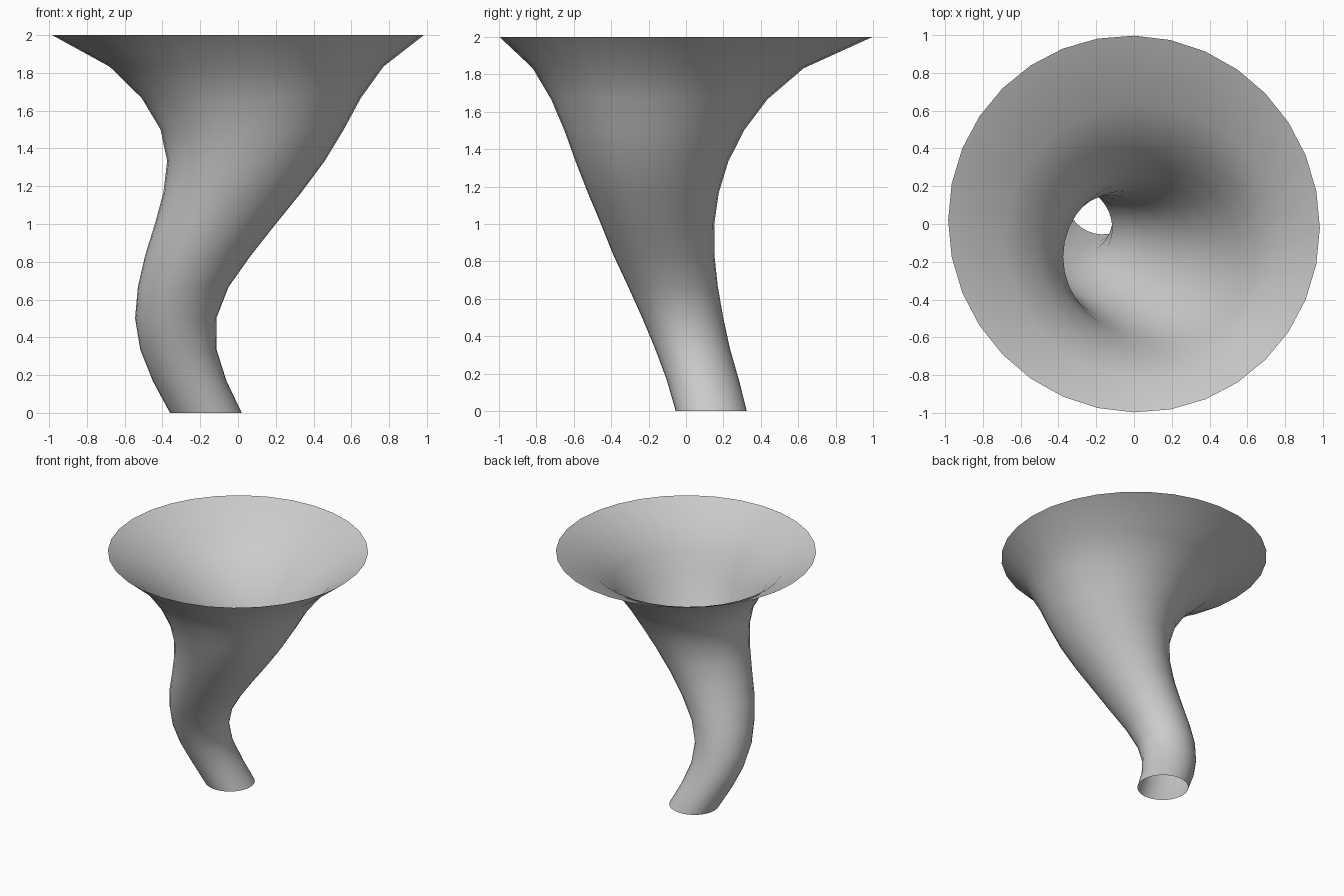
import bpy, bmesh
from math import sin, cos, tau

if "Cube" in bpy.data.objects:
    bpy.data.objects.remove(bpy.data.objects["Cube"])

SIDES = 32
STEP = 2 / 12

# Evenly stacked level rings: centre x, centre y, half width, half depth
RINGS = [
    (-0.17, 0.135, 0.19, 0.19), (-0.255, 0.09, 0.195, 0.193),
    (-0.315, 0.035, 0.202, 0.20), (-0.33, -0.018, 0.215, 0.217),
    (-0.29, -0.07, 0.24, 0.24), (-0.212, -0.118, 0.28, 0.27),
    (-0.12, -0.152, 0.32, 0.303), (-0.03, -0.175, 0.365, 0.35),
    (0.042, -0.182, 0.417, 0.408), (0.075, -0.17, 0.485, 0.48),
    (0.07, -0.143, 0.58, 0.578), (0.045, -0.095, 0.725, 0.725),
    (0.0, 0.0, 0.984, 0.997),
]

# Winding open funnel, skinned ring to ring
bm = bmesh.new()
loops = []
for i, (cx, cy, rx, ry) in enumerate(RINGS):
    loop = []
    for k in range(SIDES):
        a = tau * k / SIDES
        loop.append(bm.verts.new((cx + rx * cos(a),
                                  cy + ry * sin(a) - 0.02 * rx * cos(a),
                                  i * STEP)))
    loops.append(loop)
for low, high in zip(loops, loops[1:]):
    for k in range(SIDES):
        n = (k + 1) % SIDES
        bm.faces.new((low[k], low[n], high[n], high[k]))

mesh = bpy.data.meshes.new("twister_funnel")
bm.to_mesh(mesh)
bm.free()
for p in mesh.polygons:
    p.use_smooth = True
funnel = bpy.data.objects.new("twister_funnel", mesh)
bpy.context.collection.objects.link(funnel)
